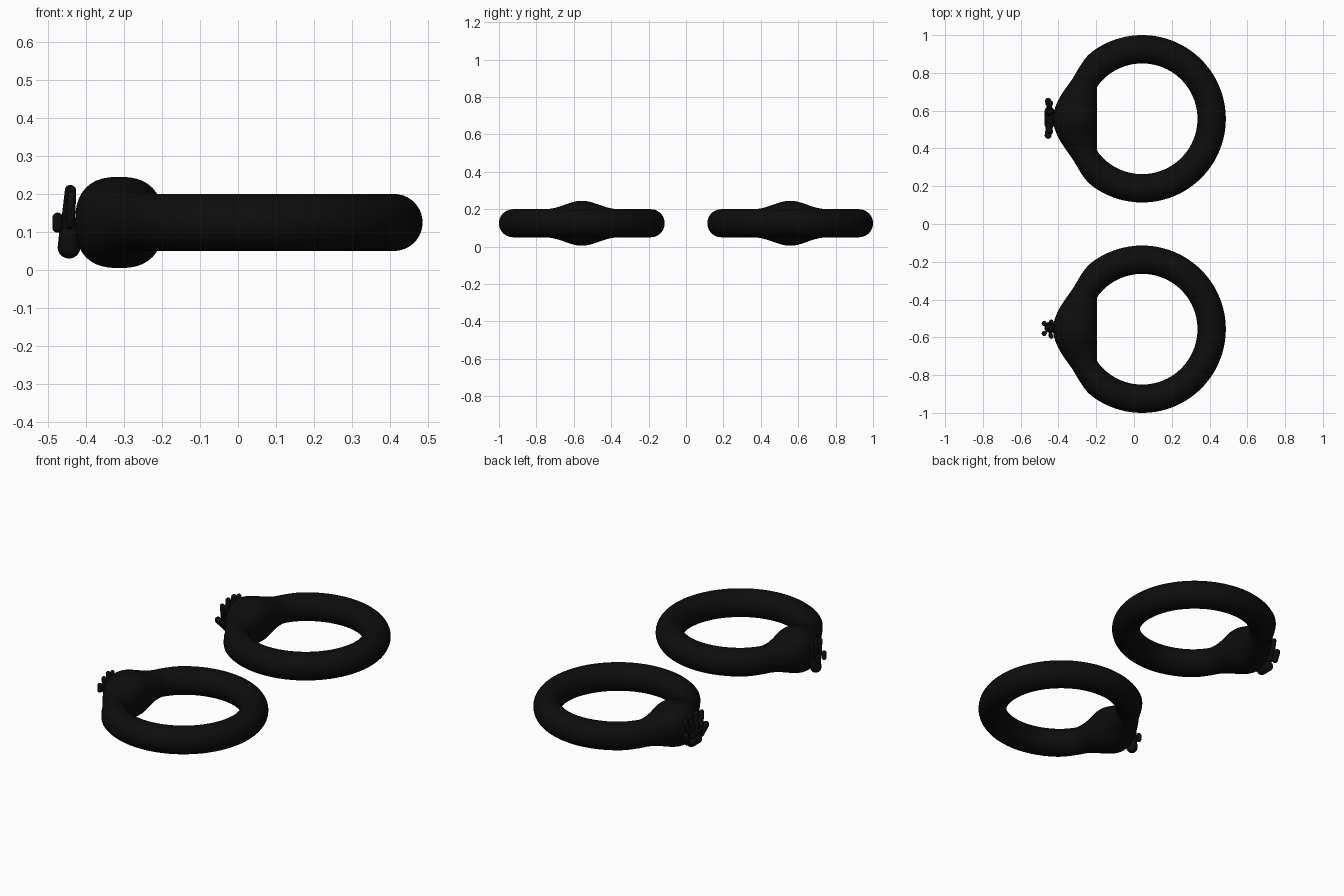
import bpy, bmesh, math
from mathutils import Vector

if "Cube" in bpy.data.objects:
    bpy.data.objects.remove(bpy.data.objects["Cube"])

black = bpy.data.materials.new("black_metal")
black.diffuse_color = (0.004, 0.004, 0.004, 1)
black.use_nodes = True
black.node_tree.nodes["Principled BSDF"].inputs["Base Color"].default_value = black.diffuse_color

CX, CY, CZ = 0.043, 0.557, 0.125


def finish(bm, name):
    bmesh.ops.recalc_face_normals(bm, faces=bm.faces)
    for f in bm.faces:
        f.smooth = True
    me = bpy.data.meshes.new(name)
    bm.to_mesh(me)
    bm.free()
    me.materials.append(black)
    ob = bpy.data.objects.new(name, me)
    bpy.context.collection.objects.link(ob)
    return ob


def lerp(table, v):
    # smooth interpolation of a small (position, value) table
    for (a, p), (b, q) in zip(table, table[1:]):
        if v <= b:
            t = (v - a) / (b - a)
            return p + (q - p) * t
    return table[-1][1]


def soft(table, v, w):
    return sum(lerp(table, abs(v + k * w / 4)) for k in range(-4, 5)) / 9


# outer radius and half height against angle from the broad face
OUTER = [(0, .475), (8, .464), (14, .452), (20, .438), (30, .423),
         (40, .43), (50, .443), (181, .443)]
HEIGHT = [(0, .121), (5, .119), (12, .105), (20, .088), (28, .077), (34, .075), (181, .075)]


def inner(a):
    # circular bore cut by a flat on the broad side
    c = math.cos(math.radians(a))
    flat = 0.24 / c if c > 0.3 else 0.8
    k = 0.008
    h = max(k - abs(flat - .293), 0) / k
    return min(flat, .293) - h * h * k / 4


def ring(name, cy):
    bm = bmesh.new()
    n, m = 180, 40
    loops = []
    for i in range(n):
        a = -180 + 360 * i / n
        t = math.radians(a)
        ro, ri, h = soft(OUTER, a, 4), inner(a), soft(HEIGHT, a, 4)
        mid, w = (ro + ri) / 2, (ro - ri) / 2
        e = 2 / (2 + 0.5 * max(0, min(1, (h - .075) / .04)))
        loop = []
        for j in range(m):
            p = 2 * math.pi * j / m
            c, s = math.cos(p), math.sin(p)
            r = mid + w * math.copysign(abs(c) ** e, c)
            z = CZ + h * math.copysign(abs(s) ** e, s)
            loop.append(bm.verts.new((CX - r * math.cos(t), cy + r * math.sin(t), z)))
        loops.append(loop)
    for i in range(n):
        A, B = loops[i], loops[(i + 1) % n]
        for j in range(m):
            k = (j + 1) % m
            bm.faces.new((A[j], A[k], B[k], B[j]))
    return finish(bm, name)


def capsule(bm, a, b, r):
    # rounded rod from a to b
    a, b = Vector(a), Vector(b)
    d = b - a
    rot = d.to_track_quat('Z', 'Y')
    vs = bmesh.ops.create_uvsphere(bm, u_segments=16, v_segments=11, radius=r)['verts']
    for v in vs:
        if v.co.z > 0:
            v.co.z += d.length
        v.co = rot @ v.co + a


def hand(name, cy, rods):
    bm = bmesh.new()
    for a, b, r in rods:
        capsule(bm, (a[0], cy + a[1], a[2]), (b[0], cy + b[1], b[2]), r)
    return finish(bm, name)


ring("front_ring", -CY)
ring("back_ring", CY)

# narrow raised hand: wrist, palm, upright fingers, folded fingers
hand("front_hand_emblem", -CY,
     [((-.445, .01, .06), (-.44, .01, .11), .03)]
     + [((-.442, y, .12), (-.438, y * 1.3, z), .012)
        for y, z in ((-.03, .195), (.0, .21), (.03, .2))]
     + [((-.475, y, .112), (-.475, y, .137), .014) for y in (-.022, .03)])

# wide hand: wrist, palm, spread fingers and thumb
hand("back_hand_emblem", CY,
     [((-.445, -.02, .062), (-.445, .03, .062), .028),
      ((-.448, -.03, .11), (-.448, .04, .11), .025),
      ((-.453, .08, .08), (-.455, .095, .125), .016),
      ((-.45, -.05, .08), (-.455, -.088, .12), .018)]
     + [((-.452, y, .125), (-.442, y * 1.5, z), .014)
        for y, z in ((-.045, .195), (-.01, .21), (.025, .21), (.055, .195))])
